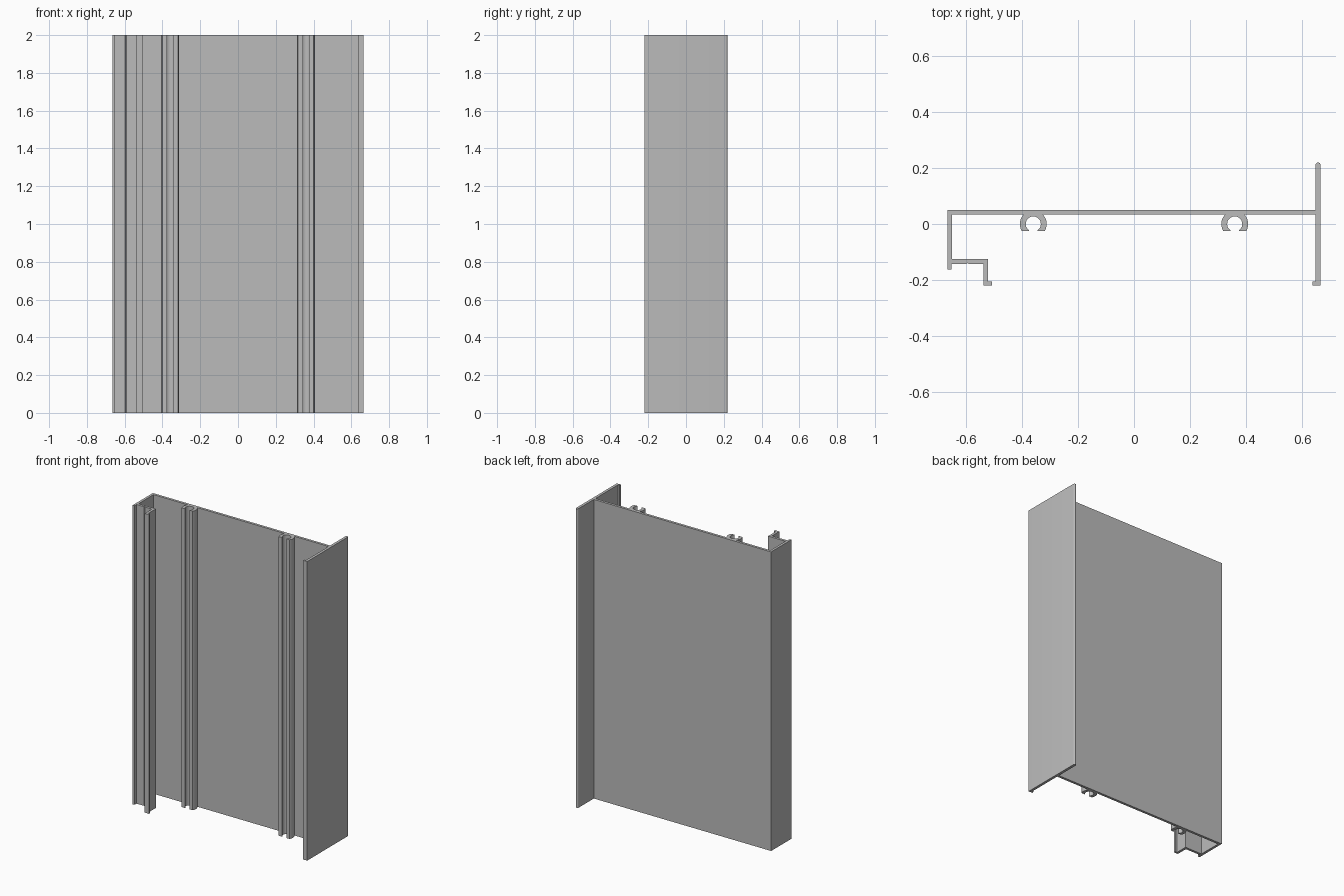
import bpy, bmesh, math

# Remove the default cube
cube = bpy.data.objects.get("Cube")
if cube:
    bpy.data.objects.remove(cube, do_unlink=True)

HEIGHT = 2.0
WEB_FRONT, WEB_BACK = 0.033, 0.05


def arc(cx, cy, r, start, end, steps):
    """Points on an arc, angles in degrees."""
    return [(cx + r * math.cos(math.radians(start + (end - start) * i / steps)),
             cy + r * math.sin(math.radians(start + (end - start) * i / steps)))
            for i in range(steps + 1)]


def screw_port(cx):
    """Open C-shaped channel hanging from the web, listed from -x to +x."""
    r_out, r_in, tip = 0.048, 0.027, -0.025
    top = math.degrees(math.asin(WEB_FRONT / r_out))
    low = math.degrees(math.asin(tip / r_out))
    outer_left = arc(cx, 0, r_out, 180 - top, 180 - low, 6)
    bore = arc(cx, 0, r_in, 220, -40, 16)
    outer_right = arc(cx, 0, r_out, low, top, 6)
    return (outer_left + [(cx - 0.016, tip), (cx - 0.016, tip + 0.004)] + bore
            + [(cx + 0.016, tip + 0.004), (cx + 0.016, tip)] + outer_right)


# Hooked return on the right-hand edge, with a fine groove under its shelf
hook = [(-0.665, WEB_BACK), (-0.665, -0.163), (-0.651, -0.163), (-0.651, -0.142),
        (-0.597, -0.142), (-0.593, -0.139), (-0.589, -0.142),
        (-0.537, -0.142), (-0.537, -0.219), (-0.506, -0.219), (-0.506, -0.205),
        (-0.52, -0.205), (-0.52, -0.125), (-0.648, -0.125), (-0.648, WEB_FRONT)]

# Tall flange with a small foot and a rounded back edge
flange = ([(0.647, WEB_FRONT), (0.647, -0.205), (0.636, -0.205), (0.636, -0.219)]
          + [(0.665, -0.219)] + arc(0.656, 0.21, 0.009, 0, 180, 8)
          + [(0.647, WEB_BACK)])

outline = hook + screw_port(-0.359) + screw_port(0.359) + flange

# Extrude the section to full height
bm = bmesh.new()
base = bm.faces.new([bm.verts.new((x, y, 0)) for x, y in outline])
ext = bmesh.ops.extrude_face_region(bm, geom=[base])
bmesh.ops.translate(bm, vec=(0, 0, HEIGHT),
                    verts=[g for g in ext["geom"] if isinstance(g, bmesh.types.BMVert)])
bmesh.ops.recalc_face_normals(bm, faces=bm.faces)
caps = [f for f in bm.faces if len(f.verts) > 4]
bmesh.ops.triangulate(bm, faces=caps)

mesh = bpy.data.meshes.new("extruded_profile")
bm.to_mesh(mesh)
bm.free()
profile = bpy.data.objects.new("extruded_profile", mesh)
bpy.context.collection.objects.link(profile)

# Plain grey metal
grey = bpy.data.materials.new("plain_grey")
grey.use_nodes = True
color = (0.5, 0.5, 0.5, 1)
grey.diffuse_color = color
grey.node_tree.nodes["Principled BSDF"].inputs["Base Color"].default_value = color
mesh.materials.append(grey)

# Smooth the port curves, keep the corners sharp
bpy.ops.object.select_all(action="DESELECT")
profile.select_set(True)
bpy.context.view_layer.objects.active = profile
bpy.ops.object.shade_smooth_by_angle(angle=math.radians(30))
